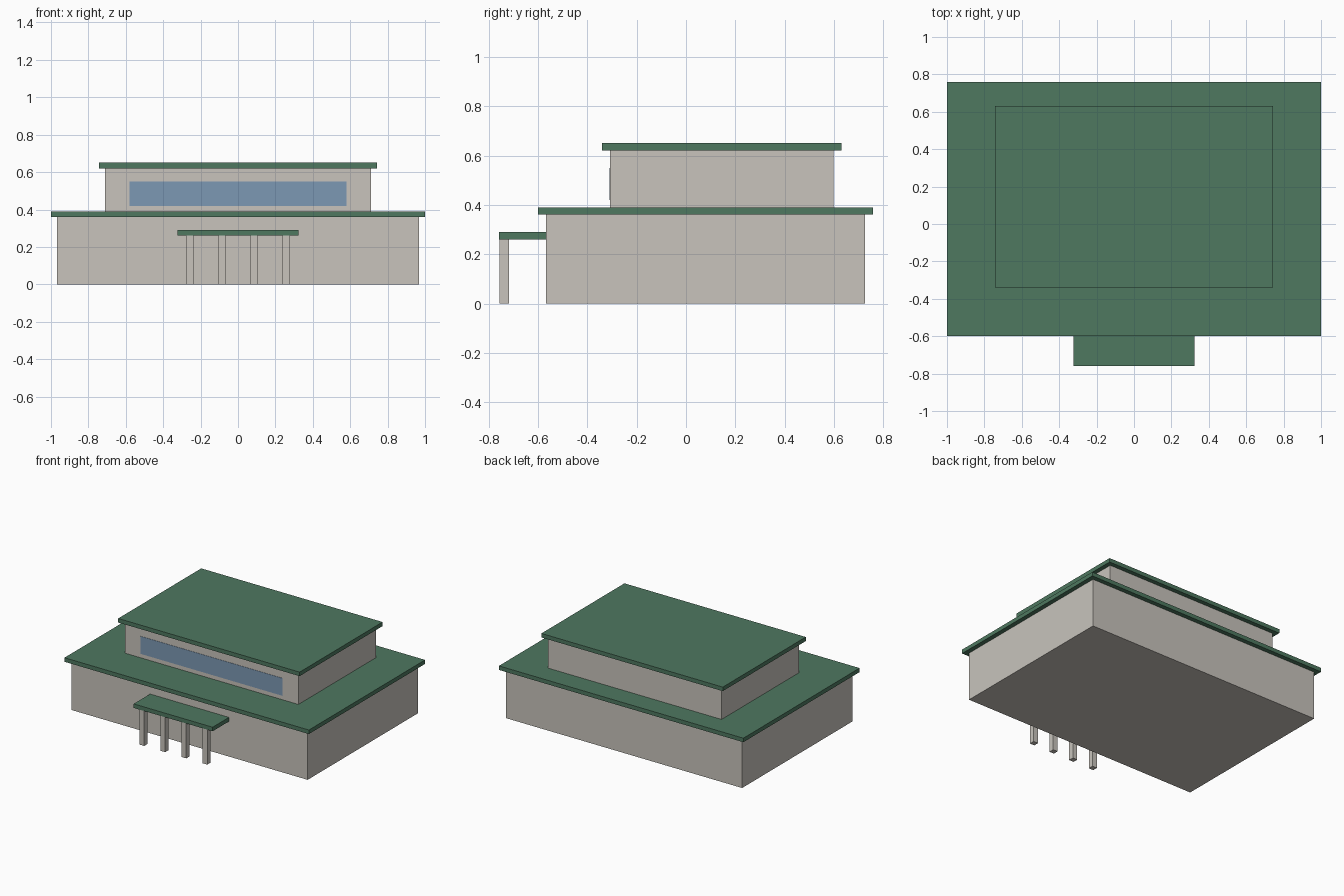
import bpy

cube = bpy.data.objects.get("Cube")
if cube:
    bpy.data.objects.remove(cube, do_unlink=True)


def srgb(r, g, b):
    return [((c / 255 + 0.055) / 1.055) ** 2.4 for c in (r, g, b)] + [1.0]


def material(name, color):
    mat = bpy.data.materials.new(name)
    mat.use_nodes = True
    mat.diffuse_color = color
    mat.node_tree.nodes["Principled BSDF"].inputs["Base Color"].default_value = color
    return mat


def block(name, mat, x, y, z):
    """Box filling the given (low, high) range on each axis."""
    bpy.ops.mesh.primitive_cube_add(size=1, location=[sum(r) / 2 for r in (x, y, z)])
    obj = bpy.context.object
    obj.name = name
    obj.scale = [r[1] - r[0] for r in (x, y, z)]
    bpy.ops.object.transform_apply(location=False, rotation=False, scale=True)
    obj.data.materials.append(mat)
    return obj


wall = material("warm grey wall", srgb(200, 196, 188))
roof = material("green roof", srgb(78, 120, 96))
glass = material("blue glass", srgb(124, 152, 180))

# Two stacked storeys, each with an overhanging roof slab
block("lower_storey", wall, (-0.967, 0.967), (-0.567, 0.725), (0, 0.36))
block("lower_roof", roof, (-1, 1), (-0.6, 0.758), (0.36, 0.39))
block("upper_storey", wall, (-0.71, 0.71), (-0.308, 0.598), (0.39, 0.62))
block("upper_roof", roof, (-0.742, 0.742), (-0.34, 0.63), (0.62, 0.65))

# Long window band on the upper front wall
block("window_band", glass, (-0.58, 0.58), (-0.31, -0.307), (0.42, 0.55))

# Entrance canopy on four square columns
block("entrance_canopy", roof, (-0.323, 0.323), (-0.758, -0.567), (0.26, 0.29))
for i in range(4):
    cx = -0.258 + i * 0.172
    block(f"column_{i + 1}", wall, (cx - 0.019, cx + 0.019), (-0.755, -0.717), (0, 0.26))
